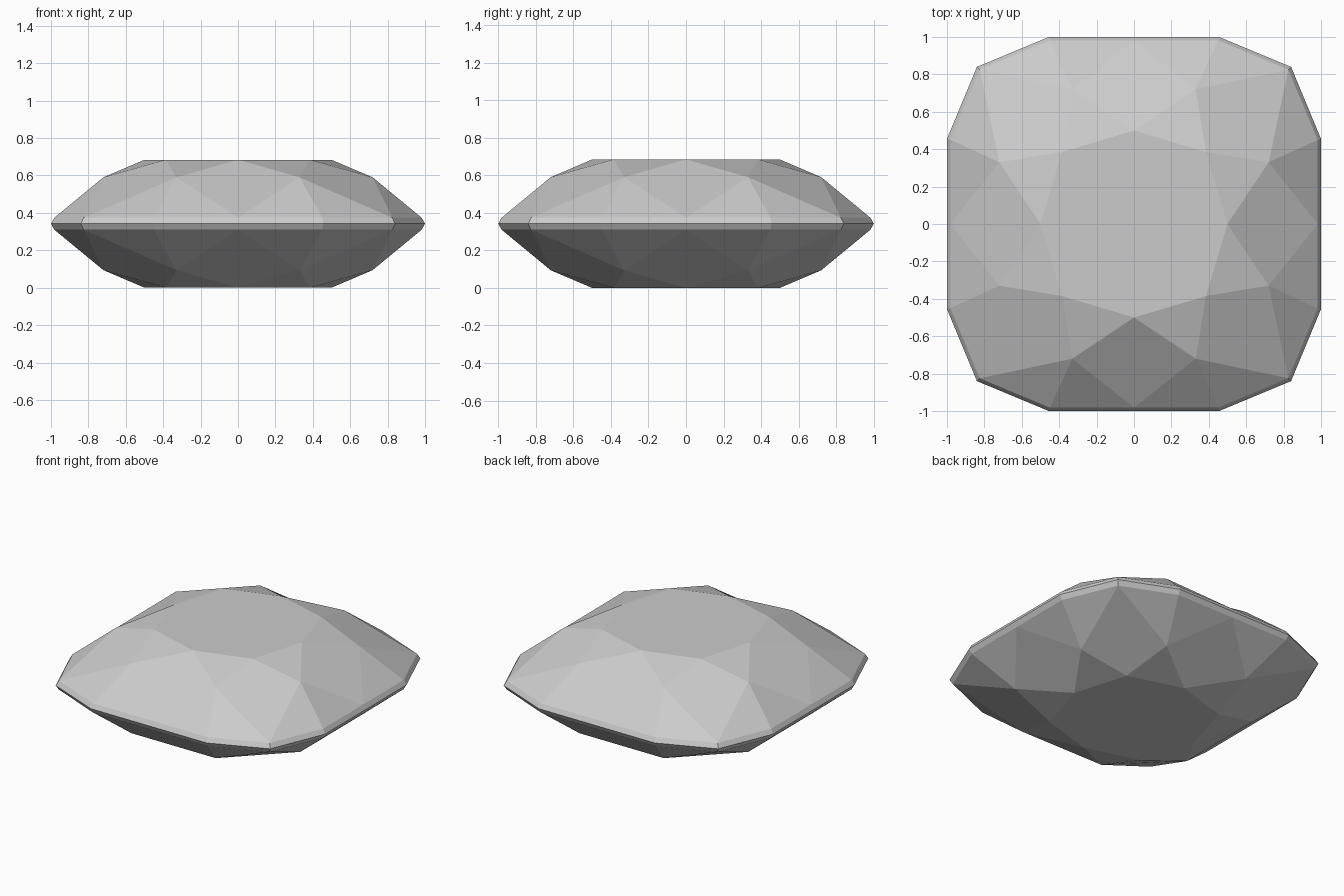
import bpy, bmesh
from mathutils import Matrix

cube = bpy.data.objects.get("Cube")
if cube:
    bpy.data.objects.remove(cube, do_unlink=True)

HALF = 0.342  # half of the total height

stone = bpy.data.materials.new("pale_grey_stone")
stone.use_nodes = True
color = (0.6, 0.6, 0.6, 1)
stone.diffuse_color = color
stone.node_tree.nodes["Principled BSDF"].inputs["Base Color"].default_value = color

# One quarter of each ring; the other quarters are turned copies
TABLE = ([(0, -0.5), (0.385, -0.385)], HALF)
BREAK = ([(0.33, -0.72), (0.72, -0.33)], 0.248)
RIM = ([(0, -0.982), (0.45, -0.982), (0.825, -0.825), (0.982, -0.45)], 0.032)
GIRDLE = ([(0, -1), (0.455, -1), (0.84, -0.84), (1, -0.455)], 0)


def ring(bm, quarter, side):
    points, z = quarter
    verts = []
    for k in range(4):
        turn = Matrix.Rotation(k * 1.5707963, 3, "Z")
        for x, y in points:
            verts.append(bm.verts.new(turn @ Matrix.Translation((x, y, side * z)).translation))
    return verts


def facets(bm, side, girdle):
    table, mid, rim = (ring(bm, q, side) for q in (TABLE, BREAK, RIM))

    def face(*verts):
        bm.faces.new(verts if side > 0 else verts[::-1])

    face(*table)
    for i in range(8):
        # Star facet beside the flat table
        face(table[i], mid[i], table[(i + 1) % 8])
        # Kite facet from the table to the rim
        face(table[i], mid[i - 1], rim[2 * i], mid[i])
        # Two slim triangles along the rim
        a, b, c = (rim[(2 * i + j) % 16] for j in range(3))
        face(mid[i], a, b)
        face(mid[i], b, c)
    # Bevelled girdle band
    for i in range(16):
        j = (i + 1) % 16
        face(rim[i], girdle[i], girdle[j], rim[j])


# Cushion-cut stone: crown above the girdle, mirrored below
bm = bmesh.new()
girdle = ring(bm, GIRDLE, 1)
for side in (1, -1):
    facets(bm, side, girdle)
bmesh.ops.translate(bm, verts=bm.verts, vec=(0, 0, HALF))
bmesh.ops.recalc_face_normals(bm, faces=bm.faces)
mesh = bpy.data.meshes.new("cut_gemstone")
bm.to_mesh(mesh)
bm.free()
mesh.materials.append(stone)
gem = bpy.data.objects.new("cut_gemstone", mesh)
bpy.context.collection.objects.link(gem)
